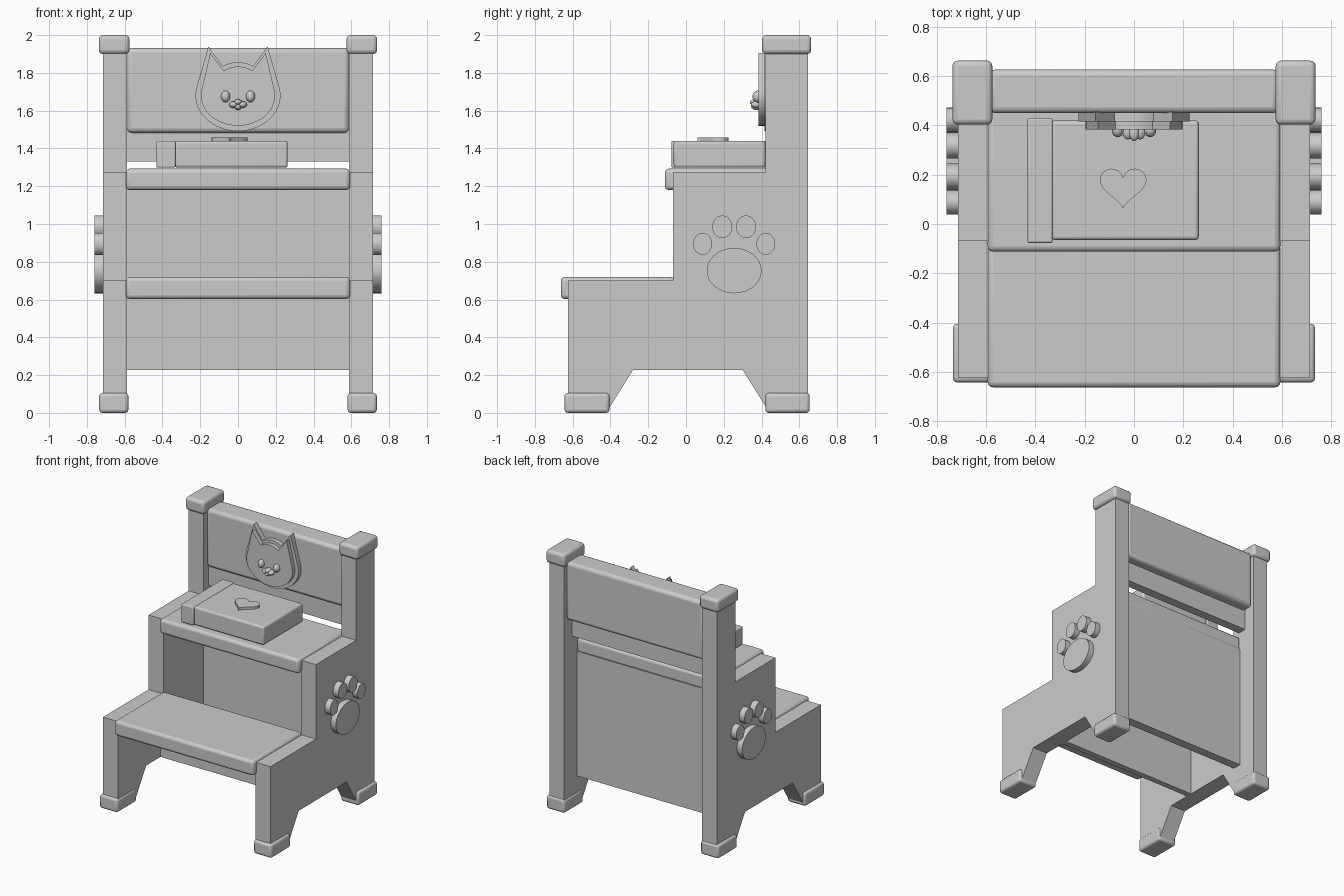
import bpy, bmesh, math
from mathutils import Vector

if "Cube" in bpy.data.objects:
    bpy.data.objects.remove(bpy.data.objects["Cube"])

mat = bpy.data.materials.new("plain grey")
mat.diffuse_color = (0.6, 0.6, 0.6, 1)
mat.use_nodes = True
mat.node_tree.nodes["Principled BSDF"].inputs["Base Color"].default_value = mat.diffuse_color


def finish(name, bm, bevel=0.0, smooth=True):
    bmesh.ops.recalc_face_normals(bm, faces=bm.faces[:])
    me = bpy.data.meshes.new(name)
    bm.to_mesh(me)
    bm.free()
    me.materials.append(mat)
    ob = bpy.data.objects.new(name, me)
    bpy.context.collection.objects.link(ob)
    if bevel:
        m = ob.modifiers.new("rounded edges", 'BEVEL')
        m.width, m.segments = bevel, 3
    if smooth:
        bpy.ops.object.select_all(action='DESELECT')
        ob.select_set(True)
        bpy.context.view_layer.objects.active = ob
        bpy.ops.object.shade_smooth_by_angle(angle=math.radians(35))
    return ob


def box(name, x, y, z, bevel=0.0):
    bm = bmesh.new()
    bmesh.ops.create_cube(bm, size=1)
    for v in bm.verts:
        v.co = [(a + b) / 2 + c * (b - a) for (a, b), c in zip((x, y, z), v.co)]
    return finish(name, bm, bevel, bool(bevel))


def prism(name, pts, axis, lo, hi):
    """Extrude a 2D outline along one axis, from lo to hi."""
    def place(p, d):
        co = list(p)
        co.insert(axis, d)
        return co
    bm = bmesh.new()
    face = bm.faces.new([bm.verts.new(place(p, lo)) for p in pts])
    out = bmesh.ops.extrude_face_region(bm, geom=[face])
    for v in out["geom"]:
        if isinstance(v, bmesh.types.BMVert):
            v.co[axis] = hi
    return finish(name, bm)


def ball(name, c, r):
    bm = bmesh.new()
    bmesh.ops.create_uvsphere(bm, u_segments=20, v_segments=12, radius=1)
    for v in bm.verts:
        v.co = [c[i] + v.co[i] * r[i] for i in range(3)]
    return finish(name, bm)


def ellipse(cx, cy, rx, ry, n=28):
    return [(cx + rx * math.cos(2 * math.pi * i / n),
             cy + ry * math.sin(2 * math.pi * i / n)) for i in range(n)]


# stepped side panels, feet, post caps and paw plaques
side = [(-0.625, 0.02), (-0.625, 0.70), (-0.07, 0.70), (-0.07, 1.275),
        (0.42, 1.275), (0.42, 1.95), (0.645, 1.95), (0.645, 0.02),
        (0.43, 0.02), (0.30, 0.228), (-0.28, 0.228), (-0.41, 0.02)]
toes = [(0.088, 0.895, 0.05, 0.058), (0.192, 0.985, 0.053, 0.06),
        (0.318, 0.985, 0.053, 0.06), (0.422, 0.895, 0.05, 0.058)]
for s, label in ((1, "right"), (-1, "left")):
    def span(a, b):
        return tuple(sorted((s * a, s * b)))
    prism(label + "_side_panel", side, 0, *span(0.588, 0.715))
    box(label + "_front_foot", span(0.58, 0.735), (-0.643, -0.405), (0, 0.105), 0.018)
    box(label + "_back_foot", span(0.58, 0.735), (0.42, 0.655), (0, 0.105), 0.018)
    box(label + "_post_cap", span(0.575, 0.737), (0.403, 0.663), (1.90, 2.0), 0.022)
    prism(label + "_paw_pad", ellipse(0.255, 0.753, 0.145, 0.12, 36), 0, *span(0.70, 0.76))
    for i, t in enumerate(toes):
        prism(f"{label}_paw_toe_{i + 1}", ellipse(*t), 0, *span(0.70, 0.76))

# steps, back boards and riser
box("lower_step", (-0.594, 0.594), (-0.663, -0.06), (0.603, 0.72), 0.022)
box("upper_step", (-0.594, 0.594), (-0.112, 0.49), (1.18, 1.293), 0.022)
box("lower_riser", (-0.59, 0.59), (-0.105, -0.06), (0.228, 0.61))
box("back_panel", (-0.59, 0.59), (0.42, 0.49), (0.228, 1.19))
box("back_rail", (-0.59, 0.59), (0.48, 0.55), (1.33, 1.50))
box("backrest", (-0.588, 0.588), (0.45, 0.627), (1.483, 1.932), 0.025)

# book with heart
box("book_block", (-0.335, 0.263), (-0.065, 0.42), (1.298, 1.44), 0.014)
box("book_spine", (-0.432, -0.33), (-0.077, 0.43), (1.298, 1.44), 0.008)
heart = []
for i in range(40):
    t = 2 * math.pi * i / 40
    hy = 13 * math.cos(t) - 5 * math.cos(2 * t) - 2 * math.cos(3 * t) - math.cos(4 * t)
    heart.append((-0.044 + 0.095 / 16 * math.sin(t) ** 3 * 16, 0.06 + (hy + 17) * 0.165 / 29))
prism("book_heart", heart, 2, 1.43, 1.458)


# cat head: rounded chin, pointed ears, arched brow
def head(w, h, cz, ear_x, ear_z, in_x, in_z, brow):
    pts = []
    for i in range(33):
        a = math.radians(-192 + 204 * i / 32)
        pts.append((w * math.cos(a), cz + h * math.sin(a)))
    pts.append((ear_x, ear_z))
    for i in range(9):
        u = 1 - i / 4
        pts.append((in_x * u, in_z + brow * (1 - u * u)))
    pts.append((-ear_x, ear_z))
    return pts


prism("cat_head_rim", head(0.225, 0.188, 1.68, 0.157, 1.94, 0.08, 1.835, 0.022), 1, 0.415, 0.455)
prism("cat_head_face", head(0.196, 0.16, 1.68, 0.147, 1.905, 0.075, 1.812, 0.022), 1, 0.383, 0.42)
for s, label in ((1, "right"), (-1, "left")):
    ball(label + "_eye", (s * 0.066, 0.38, 1.675), (0.024, 0.028, 0.031))
    ball(label + "_cheek", (s * 0.024, 0.375, 1.632), (0.023, 0.032, 0.018))
ball("nose", (0, 0.37, 1.645), (0.02, 0.033, 0.016))
ball("chin", (0, 0.375, 1.62), (0.018, 0.03, 0.017))
